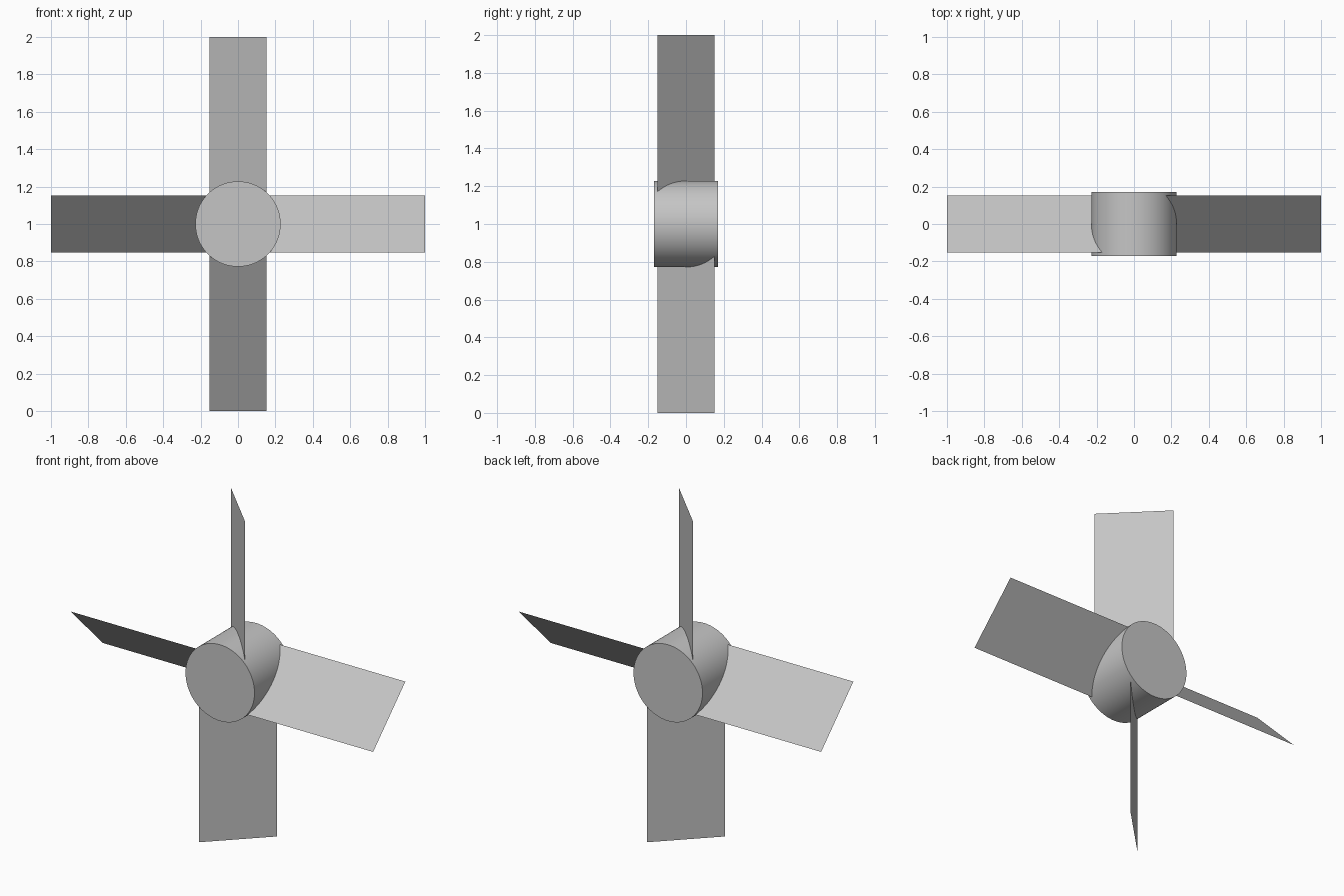
import bpy
import bmesh
from math import pi, radians
from mathutils import Matrix, Vector

HUB_RADIUS = 0.228
HUB_DEPTH = 0.34
BLADE_WIDTH = 0.43
BLADE_ROOT = 0.1      # hidden inside the hub
BLADE_TIP = 1.0
PITCH = radians(45)
CENTRE = Vector((0, 0, 1))

if "Cube" in bpy.data.objects:
    bpy.data.objects.remove(bpy.data.objects["Cube"], do_unlink=True)

grey = bpy.data.materials.new("light_grey")
grey.use_nodes = True
grey.diffuse_color = (0.56, 0.56, 0.56, 1)
grey.node_tree.nodes["Principled BSDF"].inputs["Base Color"].default_value = grey.diffuse_color

# Hub: round drum along the y axis
bpy.ops.mesh.primitive_cylinder_add(vertices=96, radius=HUB_RADIUS, depth=HUB_DEPTH,
                                    location=CENTRE, rotation=(pi / 2, 0, 0))
hub = bpy.context.object
hub.name = "hub"
hub.data.materials.append(grey)
bpy.ops.object.shade_smooth_by_angle(angle=radians(30))


# Blade: flat sheet along +x, pitched, then turned about the hub axis
def add_blade(name, turn):
    mesh = bpy.data.meshes.new(name)
    bm = bmesh.new()
    half = BLADE_WIDTH / 2
    corners = [(BLADE_ROOT, -half, 0), (BLADE_TIP, -half, 0),
               (BLADE_TIP, half, 0), (BLADE_ROOT, half, 0)]
    bm.faces.new([bm.verts.new(c) for c in corners])
    place = (Matrix.Translation(CENTRE) @ Matrix.Rotation(turn, 4, "Y")
             @ Matrix.Rotation(PITCH, 4, "X"))
    bm.transform(place)
    bm.to_mesh(mesh)
    bm.free()
    mesh.materials.append(grey)
    blade = bpy.data.objects.new(name, mesh)
    bpy.context.collection.objects.link(blade)


for i, side in enumerate(("left", "bottom", "right", "top")):
    add_blade(side + "_blade", i * pi / 2)
